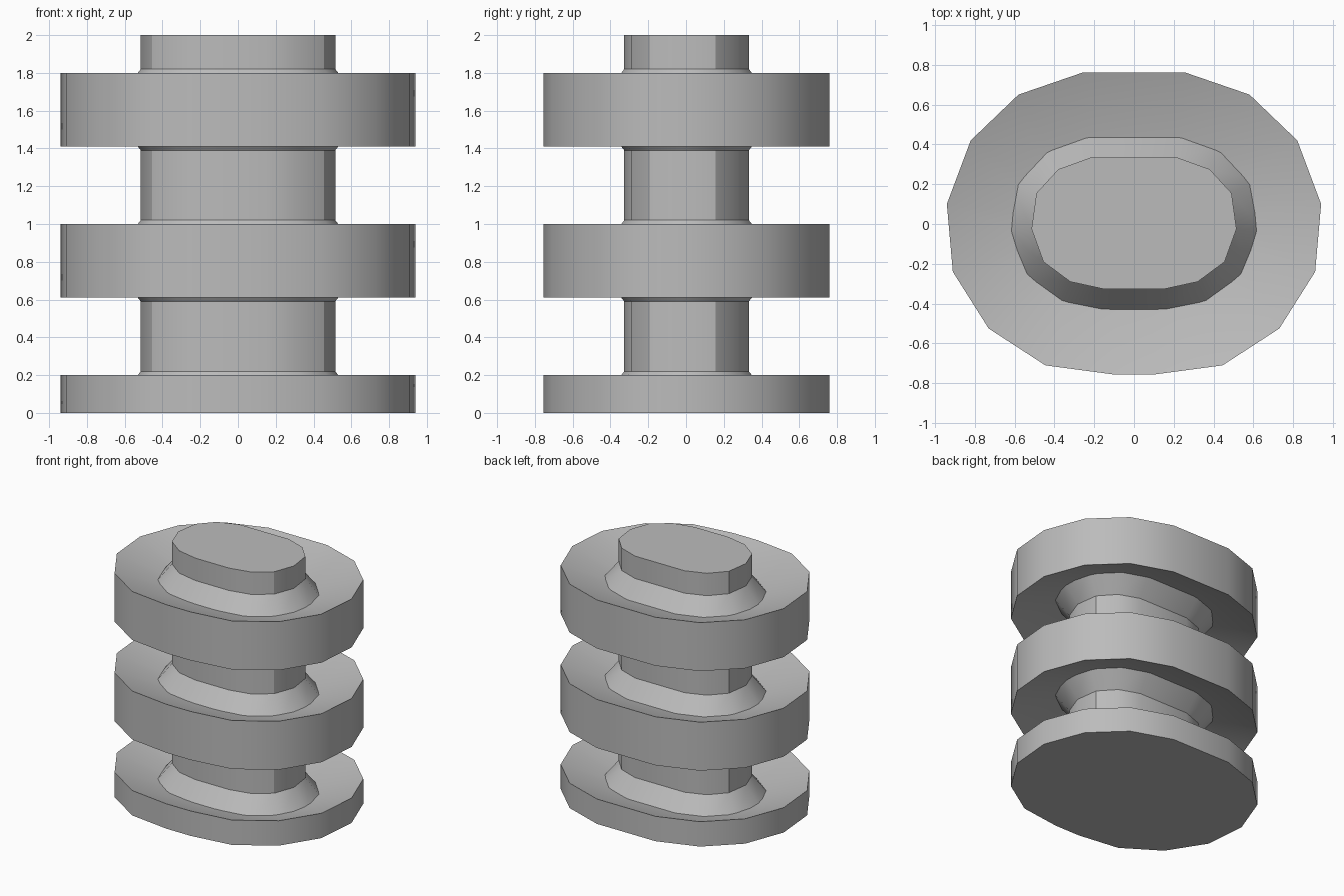
import bpy
import bmesh
import math
from mathutils import Vector

cube = bpy.data.objects.get("Cube")
if cube:
    bpy.data.objects.remove(cube)

# One plain grey material
grey = bpy.data.materials.new("plain grey")
grey.use_nodes = True
COLOUR = (0.5, 0.5, 0.5, 1)
grey.diffuse_color = COLOUR
grey.node_tree.nodes["Principled BSDF"].inputs["Base Color"].default_value = COLOUR

# Half outlines on the +x side, from back to front
DISC_HALF = [(.26, .76), (.58, .65), (.82, .42), (.94, .10),
             (.91, -.24), (.73, -.525), (.445, -.71), (.108, -.755)]
CORE_HALF = [(.22, .333), (.38, .275), (.49, .155), (.515, -.025),
             (.455, -.19), (.32, -.29), (.15, -.327)]


def outline(half):
    """Mirror a half outline into a closed counter-clockwise loop."""
    right = [Vector(p) for p in reversed(half)]
    left = [Vector((-x, y)) for x, y in half]
    return right + left


def offset(loop, distance):
    """Push every edge of the loop outwards by the distance."""
    result = []
    for i, point in enumerate(loop):
        before = (point - loop[i - 1]).normalized()
        after = (loop[(i + 1) % len(loop)] - point).normalized()
        n1 = Vector((before.y, -before.x))
        n2 = Vector((after.y, -after.x))
        result.append(point + (n1 + n2) * distance / (1 + n1.dot(n2)))
    return result


def loft(name, half, sections):
    """Closed solid through offset copies of one outline; sections are (z, offset)."""
    base = outline(half)
    bm = bmesh.new()
    rings = [[bm.verts.new((p.x, p.y, z)) for p in offset(base, d)]
             for z, d in sections]
    for low, high in zip(rings, rings[1:]):
        for i in range(len(base)):
            j = (i + 1) % len(base)
            bm.faces.new((low[i], low[j], high[j], high[i]))
    bm.faces.new(list(reversed(rings[0])))
    bm.faces.new(rings[-1])
    bmesh.ops.recalc_face_normals(bm, faces=bm.faces)
    mesh = bpy.data.meshes.new(name)
    bm.to_mesh(mesh)
    bm.free()
    mesh.materials.append(grey)
    obj = bpy.data.objects.new(name, mesh)
    bpy.context.collection.objects.link(obj)
    bpy.ops.object.select_all(action='DESELECT')
    obj.select_set(True)
    bpy.context.view_layer.objects.active = obj
    bpy.ops.object.shade_smooth_by_angle(angle=math.radians(30))
    return obj


PITCH, DISH, INSET = 0.8, 0.154, -0.45
FLARE, FLARE_H = 0.14, 0.18

# Discs with dished faces; the lowest has a flat base
loft("bottom_disc", DISC_HALF, [(0, 0), (.2, 0), (.2 - DISH, INSET)])
for k, name in enumerate(("middle_disc", "top_disc")):
    low, high = .61 + k * PITCH, 1 + k * PITCH
    loft(name, DISC_HALF, [(low + DISH, INSET), (low, 0),
                           (high, 0), (high - DISH, INSET)])

# Core column, flaring where it sinks into each disc
sections = []
for k in range(3):
    z = k * PITCH
    sections += [(z + .22 - FLARE_H, FLARE), (z + .22, 0)]
    if k < 2:
        sections += [(z + .59, 0), (z + .59 + FLARE_H, FLARE)]
sections.append((2, 0))
loft("core_column", CORE_HALF, sections)
